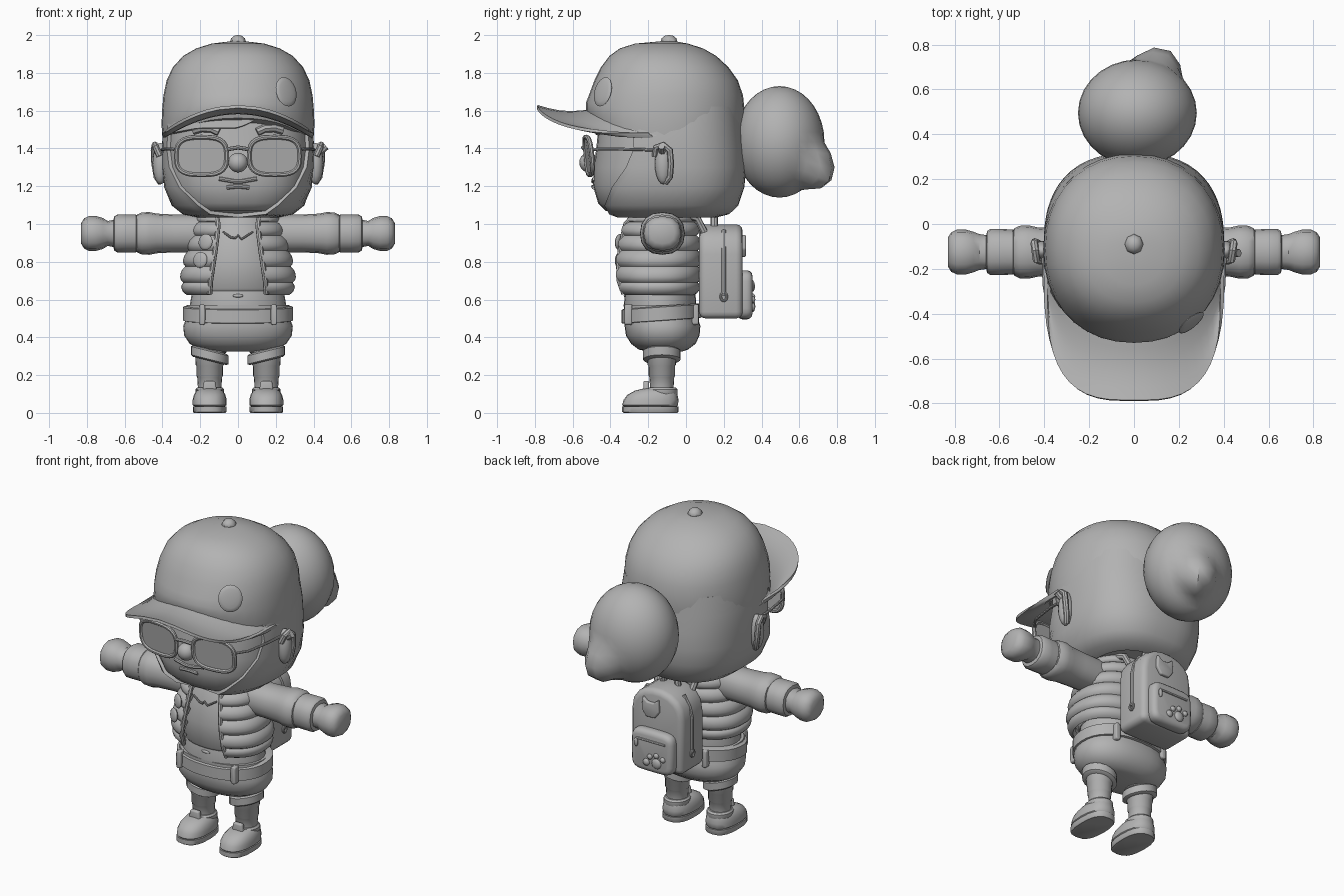
import bpy, bmesh, math
from mathutils import Vector

if "Cube" in bpy.data.objects:
    bpy.data.objects.remove(bpy.data.objects["Cube"])

clay = bpy.data.materials.new("clay_grey")
clay.diffuse_color = (0.45, 0.45, 0.45, 1)
clay.use_nodes = True
clay.node_tree.nodes["Principled BSDF"].inputs["Base Color"].default_value = clay.diffuse_color


def finish(o, angle=40):
    """Apply modifiers, smooth by angle and colour."""
    bpy.ops.object.select_all(action='DESELECT')
    bpy.context.view_layer.objects.active = o
    o.select_set(True)
    bpy.ops.object.convert(target='MESH')
    o = bpy.context.object
    o.data.materials.clear()
    o.data.materials.append(clay)
    bpy.ops.object.shade_smooth_by_angle(angle=math.radians(angle))
    return o


def add(name, bm, solid=0, bevel=0, offset=1):
    bmesh.ops.recalc_face_normals(bm, faces=bm.faces)
    me = bpy.data.meshes.new(name)
    bm.to_mesh(me)
    bm.free()
    o = bpy.data.objects.new(name, me)
    bpy.context.collection.objects.link(o)
    if solid:
        m = o.modifiers.new("thick", 'SOLIDIFY')
        m.thickness, m.offset = solid, offset
    if bevel:
        m = o.modifiers.new("round", 'BEVEL')
        m.width, m.segments, m.limit_method = bevel, 3, 'ANGLE'
    return finish(o)


def spow(v, e):
    return math.copysign(abs(v) ** (2 / e), v)


def row_pt(row, a, e):
    """Point on a superellipse ring (z, half width, y front, y back), a = 0 at the front."""
    z, rx, yf, yb = row
    return Vector((rx * spow(math.sin(a), e), (yf + yb) / 2 - (yb - yf) / 2 * spow(math.cos(a), e), z))


def grid(name, rows, closed=False, caps=False, **kw):
    """Skin a list of equally long point rows."""
    bm = bmesh.new()
    vs = [[bm.verts.new(p) for p in r] for r in rows]
    n = len(rows[0])
    for r0, r1 in zip(vs, vs[1:]):
        for i in range(n if closed else n - 1):
            j = (i + 1) % n
            bm.faces.new((r0[i], r0[j], r1[j], r1[i]))
    if caps:
        bm.faces.new(vs[0])
        bm.faces.new(vs[-1])
    return add(name, bm, **kw)


def loft(name, rows, n=32, e=2.0, fn=lambda p: p, **kw):
    return grid(name, [[fn(row_pt(r, math.tau * i / n, e)) for i in range(n)] for r in rows], True, True, **kw)


def wrap(name, rows, starts, n=36, e=2.0, **kw):
    """Open shell around the back, each row starting at its own angle from the front."""
    return grid(name, [[row_pt(r, s + (math.tau - 2 * s) * i / n, e) for i in range(n + 1)]
                       for r, s in zip(rows, starts)], **kw)


def slab(name, outline, y0, y1, bevel=0):
    return grid(name, [[(x, y, z) for x, z in outline] for y in (y0, y1)], True, True, bevel=bevel)


def tube(name, pts, r, cyclic=False):
    c = bpy.data.curves.new(name, 'CURVE')
    c.dimensions, c.bevel_depth, c.bevel_resolution, c.use_fill_caps = '3D', r, 2, True
    s = c.splines.new('POLY')
    s.points.add(len(pts) - 1)
    for p, q in zip(s.points, pts):
        p.co = (*q, 1)
    s.use_cyclic_u = cyclic
    o = bpy.data.objects.new(name, c)
    bpy.context.collection.objects.link(o)
    return finish(o)


def ball(name, loc, rad, u=20, v=12, fn=None, rot=None):
    bm = bmesh.new()
    bmesh.ops.create_uvsphere(bm, u_segments=u, v_segments=v, radius=1)
    for p in bm.verts:
        k = fn(p.co.copy()) if fn else 1
        d = Vector(a * b * k for a, b in zip(p.co, rad))
        if rot:
            d = rot @ d
        p.co = Vector(loc) + d
    return add(name, bm)


def oval(cx, cz, rx, rz, e=2.0, n=28):
    return [(cx + rx * spow(math.cos(math.tau * i / n), e), cz + rz * spow(math.sin(math.tau * i / n), e))
            for i in range(n)]


# Head
HE = 2.5
head = [(1.055, .22, -.36, .16), (1.07, .285, -.425, .22), (1.11, .335, -.465, .26), (1.2, .372, -.492, .29),
        (1.3, .382, -.49, .297), (1.4, .382, -.475, .29), (1.5, .38, -.465, .28), (1.62, .36, -.45, .27)]
loft("head", head, e=HE)


def face_y(x, z, lift=0):
    for a, b in zip(head, head[1:]):
        if z <= b[0]:
            break
    t = (z - a[0]) / (b[0] - a[0])
    rx, yf, yb = (a[k] + (b[k] - a[k]) * t for k in (1, 2, 3))
    return (yf + yb) / 2 - (yb - yf) / 2 * max(0, 1 - abs(x / rx) ** HE) ** (1 / HE) - lift


# Hair shell, edged along the cheeks
edge = [-.36, -.40, -.42, -.38, -.31, -.27, -.28, -.28]
starts = [math.acos(min(1, (((r[2] + r[3]) / 2 - y) / ((r[3] - r[2]) / 2)) ** (HE / 2))) for r, y in zip(head, edge)]
wrap("hair", head, starts, e=HE, solid=.02)
xs = [-.35 + .48 * i / 14 for i in range(15)]
low = [1.475 + .03 * min(1, (x + .35) / .15) + .07 * max(0, (x + .02) / .15) ** 1.5 for x in xs]
grid("fringe", [[(x, face_y(x, z + (1.62 - z) * t, .012), z + (1.62 - z) * t) for x, z in zip(xs, low)]
                for t in (0, .5, 1)], solid=.025)
tip = Vector((.33, .83, -.46)).normalized()
ball("hair_bun", (.015, .495, 1.435), (.265, .238, .295), 28, 18,
     lambda p: 1 + .42 * max(0, (p.dot(tip) - .86) / .14) ** 1.6)

# Cap
cap_rows = [(1.45, .398, -.515, .285), (1.52, .405, -.53, .305), (1.6, .402, -.53, .312), (1.68, .395, -.515, .302),
            (1.76, .378, -.485, .275), (1.83, .345, -.45, .225), (1.89, .29, -.405, .16), (1.93, .22, -.35, .09),
            (1.955, .14, -.27, .01), (1.966, .05, -.15, -.05)]


def cap_slant(p):
    k = max(0, min(1, (1.68 - p.z) / .23))
    front = max(0, min(1, (-p.y - .35) / .18))
    p.z += k * (-.115 * (p.y + .11) + .07 * front)
    return p


loft("cap", cap_rows, 36, 2.15, cap_slant)
ball("cap_button", (0, -.09, 1.965), (.042, .045, .036), 8, 6)
rows = []
for v in range(6):
    t, r = v / 5, []
    for i in range(25):
        a = math.pi * (i / 24 - .5)
        outer = Vector((.395 * spow(math.sin(a), 3.1), -.2 - .588 * spow(math.cos(a), 3.1), 0))
        inner = Vector((.39 * math.sin(a), -.13 - .37 * math.cos(a), 0))
        outer.z = 1.622 - .135 * (outer.x / .39) ** 2
        inner.z = 1.6 - .12 * (inner.x / .39) ** 2
        p = inner.lerp(outer, t)
        p.z -= .02 * math.sin(math.pi * t)
        r.append(p)
    rows.append(r)
grid("cap_visor", rows, solid=.016, offset=0)
ball("cap_badge", (.255, -.44, 1.7), (.07, .08, .014), 20, 8,
     rot=Vector((.62, -.75, .25)).to_track_quat('Z', 'Y').to_matrix())

# Face details
ball("nose", (0, -.515, 1.325), (.053, .05, .052), 16, 10)
for k, z, h in (("upper", 1.222, .018), ("lower", 1.2, -.012)):
    tube(k + "_lip", [(x, face_y(x, z + h * abs(x) / .1, .0), z + h * abs(x) / .1)
                      for x in (-.1, -.06, -.02, .02, .06, .1)][(k == "lower"):6 - (k == "lower")], .011)

for s, side in ((1, "right"), (-1, "left")):
    # Brows
    tube(side + "_brow", [(s * x, face_y(x, z, .002), z) for x, z in
                          ((.1, 1.487), (.14, 1.505), (.19, 1.508), (.235, 1.495))], .022)
    # Glasses
    shape = [(x, -.53 + .3 * x * x - .1 * (z - 1.36), z) for x, z in oval(s * .193, 1.36, .134, .1, 3)]
    tube(side + "_glasses_rim", shape, .013, True)
    bm = bmesh.new()
    bm.faces.new([bm.verts.new(p) for p in shape])
    add(side + "_lens", bm, solid=.008, offset=0)
    tube(side + "_temple", [(s * .325, -.5, 1.395), (s * .375, -.43, 1.397), (s * .4, -.27, 1.395),
                            (s * .405, -.13, 1.39)], .008)
    # Ears
    ball(side + "_ear", (s * .41, -.12, 1.32), (.042, .045, .11), 16, 10)
    tube(side + "_ear_rim", [(s * x, y, z) for x, y, z in
                             ((.415, -.165, 1.36), (.435, -.16, 1.405), (.44, -.12, 1.42), (.445, -.085, 1.39),
                              (.442, -.08, 1.32), (.43, -.085, 1.25), (.41, -.11, 1.22))], .017)

    # Arms: sleeve, cuff and hand
    def along(p, s=s):
        return Vector((s * p.z, p.y, .95 + p.x))

    def arm(name, prof, n=16, e=2.3):
        loft(side + name, [(x, r, -.125 - w, -.125 + w) for x, r, w in prof], n, e, along)
    arm("_sleeve", [(.12, .09, .09), (.22, .1, .1), (.34, .1, .105), (.43, .105, .11), (.47, .113, .119),
                    (.51, .111, .117), (.535, .1, .105), (.545, .08, .08)])
    arm("_cuff", [(.53, .09, .09), (.54, .1, .1), (.59, .1, .103), (.64, .1, .103), (.655, .09, .093),
                  (.66, .07, .07)])
    arm("_hand", [(.62, .07, .07), (.66, .072, .076), (.69, .066, .08), (.715, .082, .09), (.75, .092, .1),
                  (.79, .092, .1), (.815, .08, .088), (.83, .055, .065)], 12)

    # Legs, knee bands and shoes
    def limb(name, prof, tilt=0, n=20, e=2.0):
        def place(p, s=s):
            return Vector((s * (.15 + p.x), p.y, p.z + tilt * p.x))
        loft(side + name, prof, n, e, place)

    def tier(z, r):
        return (z, r, -.128 - r, -.128 + r)
    limb("_leg", [tier(z, r) for z, r in ((.09, .06), (.13, .062), (.19, .066), (.195, .07), (.25, .071), (.255, .075),
                                          (.4, .08))])
    for z, r, tilt in ((.342, .088, 0), (.305, .1, .25)):
        limb("_knee_band", [tier(z - .03, r - .012), tier(z - .022, r), tier(z + .022, r), tier(z + .03, r - .012)],
             tilt)
    limb("_sole", [(0, .084, -.33, -.045), (.006, .088, -.338, -.04), (.034, .088, -.338, -.04)], e=2.6)
    limb("_shoe", [(.034, .08, -.33, -.048), (.042, .09, -.338, -.042), (.07, .09, -.33, -.04), (.096, .083, -.31, -.045),
                   (.118, .07, -.27, -.05), (.13, .05, -.22, -.07)], e=2.4)
    limb("_shoe_collar", [(.09, .068, -.2, -.05), (.1, .075, -.21, -.045), (.125, .075, -.21, -.045),
                          (.135, .066, -.2, -.055)])
    slab(side + "_shoe_tongue", [(s * x, z) for x, z in ((.11, .1), (.19, .1), (.18, .17), (.12, .17))],
         -.225, -.195, .01)

# Ear stud
tube("ear_stud", [(.42, -.12, 1.37), (.45, -.13, 1.395), (.468, -.13, 1.41)], .018)
tube("glasses_bridge", [(-.06, -.533, 1.395), (0, -.545, 1.405), (.06, -.533, 1.395)], .011)

# Belly, shirt, shorts, belt
loft("belly", [(.5, .255, -.325, .05), (.57, .255, -.33, .055), (.63, .245, -.322, .05), (.7, .235, -.31, .04)])
loft("shirt", [(.645, .245, -.325, .045), (.66, .252, -.336, .05), (.8, .25, -.34, .05), (.93, .215, -.318, .04),
               (1.03, .17, -.27, .02), (1.1, .12, -.22, 0)])
tube("neckline", [(x, -.333 + .8 * x * x, z) for x, z in
                  ((-.08, .96), (-.04, .93), (-.015, .925), (0, .94), (.02, .92), (.08, .96))], .006)
ball("navel", (0, -.322, .62), (.03, .008, .009), 12, 6)
loft("shorts", [(.325, .12, -.2, -.02), (.335, .2, -.25, .01), (.365, .255, -.29, .05), (.41, .285, -.318, .072),
                (.46, .29, -.325, .076), (.48, .282, -.325, .07), (.57, .27, -.33, .06)], e=2.3)


def belt_slant(p):
    p.z += .07 * (p.y + .13)
    return p


loft("belt", [(z, r, -.13 - w, -.13 + w) for z, r, w in
              ((.485, .27, .19), (.49, .292, .212), (.56, .292, .212), (.567, .27, .19))], e=2.2, fn=belt_slant)
for s in (1, -1):
    for y0, y1, x in ((-.325, -.285, .19), (.03, .066, .17)):
        slab("belt_loop", oval(s * x, .52, .017, .055, 5, 16), y0, y1, .008)

# Puffer vest: stacked bulging bands with an open front
vest_key = [(.625, .272, -.345, .045, .15), (.7, .292, -.37, .065, .145), (.8, .275, -.37, .065, .13),
            (.9, .25, -.355, .06, .115), (1.0, .22, -.33, .05, .105), (1.065, .19, -.28, .03, .12)]


def vest_row(z, puff):
    for a, b in zip(vest_key, vest_key[1:]):
        if z <= b[0] + 1e-6:
            break
    t = (z - a[0]) / (b[0] - a[0])
    rx, yf, yb, gap = (a[k] + (b[k] - a[k]) * t for k in (1, 2, 3, 4))
    return (z, rx + puff, yf - puff, yb + puff), math.asin((gap / (rx + puff)) ** 1.15)


bands = [.625, .69, .775, .86, .94, 1.01, 1.065]
vest = [vest_row(z0 + (z1 - z0) * t, .02 * math.sin(math.pi * t) ** .7)
        for z0, z1 in zip(bands, bands[1:]) for t in (0, .12, .35, .65, .88)] + [vest_row(1.065, 0)]
wrap("vest", [v[0] for v in vest], [v[1] for v in vest], e=2.3, solid=.03, offset=-1)
for s in (1, -1):
    tube("vest_trim", [row_pt(r, s * a, 2.3) for r, a in (vest_row(z, .004) for z in
                       (.63, .7, .78, .86, .94, 1.0, 1.05))], .014)
for x, y, z in ((-.172, -.352, .905), (-.2, -.352, .81)):
    ball("vest_badge", (x, y, z), (.043, .043, .014), 16, 8,
         rot=Vector((-.5, -.85, .1)).to_track_quat('Z', 'Y').to_matrix())

# Backpack
arch = [(-.18, .5), (.18, .5), (.18, .84)] + [(.18 * math.cos(a), .84 + .16 * math.sin(a) ** .8) for a in
                                             (.35, .7, 1.05, 1.4, 1.74, 2.09, 2.44, 2.79)] + [(-.18, .84)]
slab("backpack", arch, .07, .3, .035)
slab("backpack_pocket", oval(0, .625, .145, .13, 5), .27, .352, .03)
tube("pocket_zip", [(x, .35, .695) for x in (-.1, 0, .1)], .009)
ball("pocket_zip_pull", (.1, .355, .67), (.014, .01, .028), 10, 6)
slab("backpack_patch", [(.03 + .06 * x, .88 + .06 * z) for x, z in
                        ((-.5, -.9), (.5, -.9), (1, -.2), (.9, 1.1), (.35, .65), (-.35, .65), (-.9, 1.1), (-1, -.2))],
     .29, .318, .008)
for x, z, r in ((-.04, .565, .032), (-.085, .6, .017), (-.04, .615, .017), (.005, .6, .017), (.03, .56, .022)):
    ball("paw_dot", (x, .352, z), (r, .015, r), 12, 8)
for s in (1, -1):
    tube("backpack_side_zip", [(s * x, .2, z) for x, z in ((.182, .62), (.182, .83), (.165, .9), (.125, .965))], .012)
    tube("side_zip_ring", [(s * .186, y, z) for y, z in oval(.2, .615, .016, .022, 2, 12)], .007, True)
    tube("shoulder_strap", [(s * .11, .1, .95), (s * .12, .06, 1.03), (s * .14, -.03, 1.06)], .02)
tube("backpack_handle", [(-.05, .15, .98), (-.045, .15, 1.03), (0, .15, 1.045), (.045, .15, 1.03), (.05, .15, .98)],
     .02)
